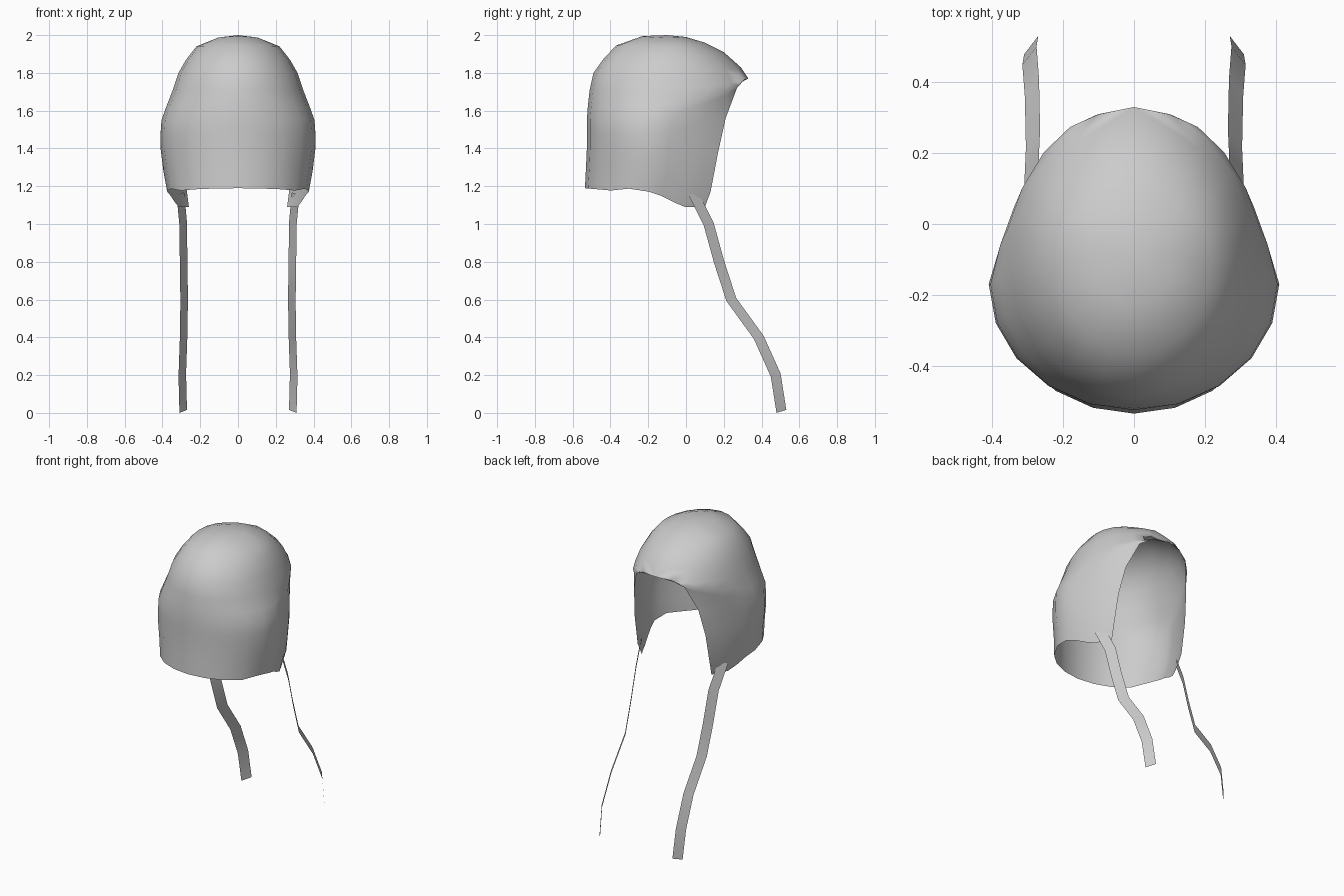
import bpy
import bmesh
from math import sin, cos, pi

default = bpy.data.objects.get("Cube")
if default:
    bpy.data.objects.remove(default, do_unlink=True)

grey = bpy.data.materials.new("grey cloth")
grey.use_nodes = True
grey.diffuse_color = (0.6, 0.6, 0.6, 1)
grey.node_tree.nodes["Principled BSDF"].inputs["Base Color"].default_value = (0.6, 0.6, 0.6, 1)


def finish(bm, name):
    """Turn a half mesh into a smooth object mirrored across x."""
    mesh = bpy.data.meshes.new(name)
    bm.to_mesh(mesh)
    bm.free()
    for face in mesh.polygons:
        face.use_smooth = True
    mesh.materials.append(grey)
    obj = bpy.data.objects.new(name, mesh)
    bpy.context.collection.objects.link(obj)
    mirror = obj.modifiers.new("Mirror", "MIRROR")
    mirror.use_clip = True
    return obj


def lerp(a, b, t):
    return a + (b - a) * t


def bridge(bm, upper, lower):
    """Fill quads between two rows of vertices."""
    for i in range(len(upper) - 1):
        bm.faces.new((upper[i], lower[i], lower[i + 1], upper[i + 1]))


# Cap rows: closed front (y, z), widest side (x, y, z), open-side end (x, y, z), roundness
ROWS = [
    ((-.23, 1.995), (.11, -.10, 1.985), (0, .0, 1.99), 1),
    ((-.37, 1.945), (.22, -.10, 1.94), (0, .10, 1.96), 1),
    ((-.44, 1.87), (.275, -.11, 1.87), (0, .20, 1.91), 1),
    ((-.49, 1.80), (.315, -.12, 1.80), (0, .29, 1.83), 1),
    ((-.51, 1.71), (.345, -.13, 1.71), (0, .33, 1.77), 1),
    ((-.52, 1.62), (.38, -.15, 1.62), (.10, .31, 1.765), .8),
    ((-.525, 1.55), (.405, -.17, 1.55), (.18, .27, 1.72), .5),
    ((-.525, 1.48), (.41, -.17, 1.48), (.24, .21, 1.56), .3),
    ((-.525, 1.40), (.41, -.17, 1.40), (.265, .17, 1.38), .25),
    ((-.53, 1.29), (.395, -.17, 1.28), (.27, .13, 1.17), .25),
    ((-.535, 1.19), (.375, -.20, 1.17), (.26, .10, 1.09), .25),
]
# Lower hem height by depth, dropping into the ear flaps
HEM = [(-.54, 1.19), (-.37, 1.175), (-.26, 1.195), (-.17, 1.16),
       (-.10, 1.14), (-.03, 1.09), (.2, 1.09)]
STEPS = 5


def hem_height(y):
    for (y0, z0), (y1, z1) in zip(HEM, HEM[1:]):
        if y <= y1:
            return lerp(z0, z1, (y - y0) / (y1 - y0))
    return HEM[-1][1]


def row_points(front, side, end, roundness):
    points = []
    for i in range(STEPS):
        t = i / STEPS
        a = t * pi / 2
        points.append((side[0] * sin(a), lerp(side[1], front[0], cos(a)),
                       lerp(front[1], side[2], t)))
    for i in range(STEPS + 1):
        t = i / STEPS
        a = t * pi / 2
        points.append((lerp(lerp(side[0], end[0], t), lerp(end[0], side[0], cos(a)), roundness),
                       lerp(lerp(side[1], end[1], t), lerp(side[1], end[1], sin(a)), roundness),
                       lerp(side[2], end[2], t)))
    return points


# Cap: a single cloth sheet with a face opening
bm = bmesh.new()
pole = bm.verts.new((0, -.1, 2.0))
previous = None
for row in ROWS:
    points = row_points(*row)
    if row is ROWS[-1]:
        points = [(x, y, hem_height(y)) for x, y, z in points]
    current = [bm.verts.new(p) for p in points]
    if previous:
        bridge(bm, previous, current)
    else:
        for a, b in zip(current, current[1:]):
            bm.faces.new((pole, a, b))
    previous = current
finish(bm, "cap")

# Tie straps: flat ribbons turned diagonally, centre path (x, y, z)
PATH = [(.305, .04, 1.16), (.29, .12, 1.0), (.288, .175, .8), (.285, .24, .6),
        (.288, .385, .4), (.295, .475, .2), (.29, .505, .008)]
bm = bmesh.new()
previous = None
for x, y, z in PATH:
    current = [bm.verts.new((x + s * .02, y - s * .026, z - s * .008)) for s in (1, -1)]
    if previous:
        bridge(bm, previous, current)
    previous = current
finish(bm, "tie_straps")
